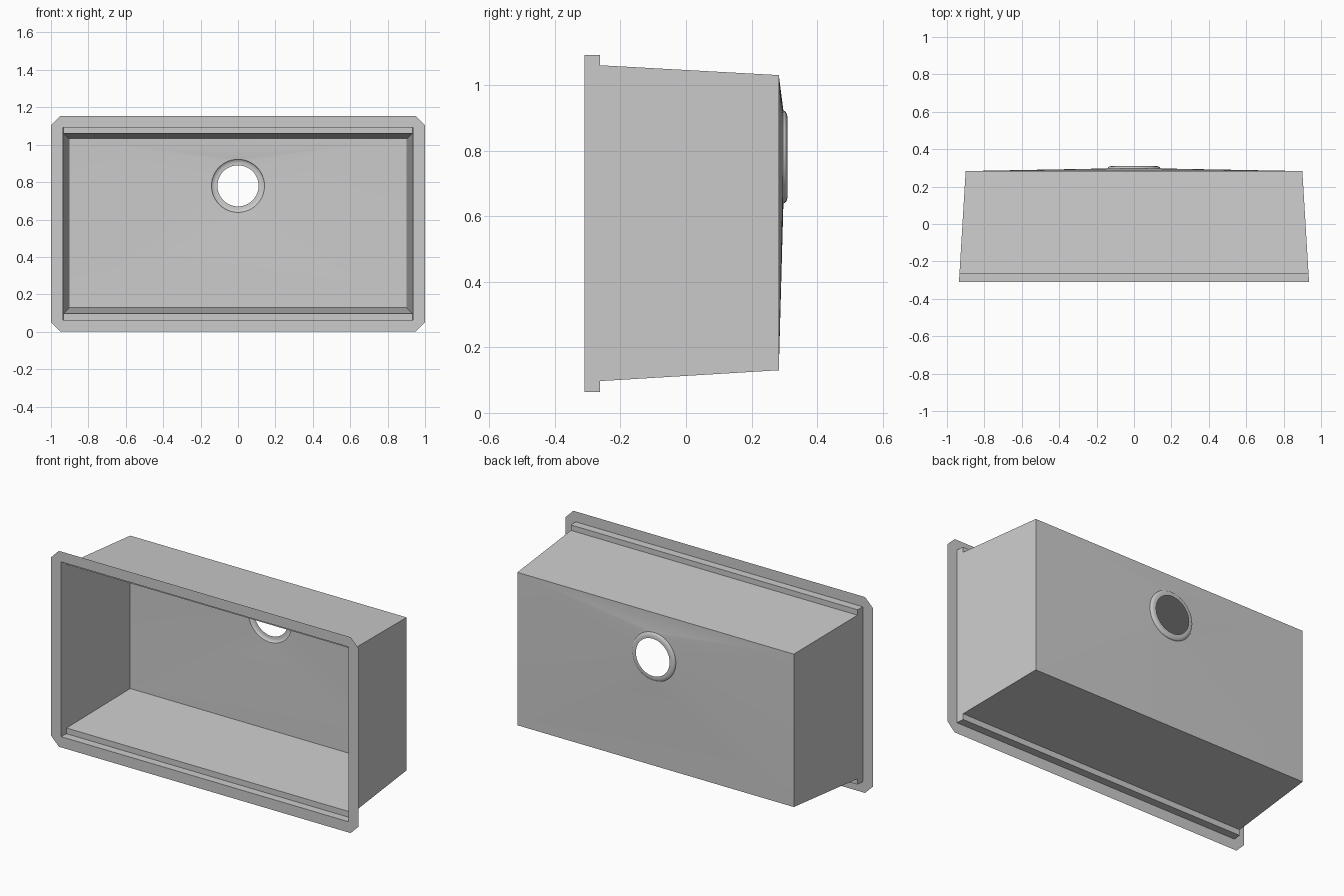
import bpy, bmesh, math

cube = bpy.data.objects.get("Cube")
if cube:
    bpy.data.objects.remove(cube, do_unlink=True)

steel = bpy.data.materials.new("brushed_steel_grey")
steel.use_nodes = True
GREY = (0.6, 0.6, 0.6, 1)
steel.diffuse_color = GREY
steel.node_tree.nodes["Principled BSDF"].inputs["Base Color"].default_value = GREY

FRONT, STEP, BACK = -0.309, -0.262, 0.283
DRAIN_Z, DRAIN_Y, SEGMENTS = 0.78, 0.297, 48


def finish(bm, name):
    bmesh.ops.remove_doubles(bm, verts=bm.verts, dist=1e-5)
    bmesh.ops.recalc_face_normals(bm, faces=bm.faces)
    # the visible inner side faces the front
    if sum(f.normal.y * f.calc_area() for f in bm.faces) > 0:
        bmesh.ops.reverse_faces(bm, faces=bm.faces)
    mesh = bpy.data.meshes.new(name)
    bm.to_mesh(mesh)
    bm.free()
    mesh.materials.append(steel)
    obj = bpy.data.objects.new(name, mesh)
    bpy.context.collection.objects.link(obj)
    bpy.ops.object.select_all(action='DESELECT')
    obj.select_set(True)
    bpy.context.view_layer.objects.active = obj
    bpy.ops.object.shade_smooth_by_angle(angle=math.radians(20))
    return obj


def rect(bm, half, low, high, y):
    # counter-clockwise from upper left-hand side (+x, top)
    return [bm.verts.new((x, y, z)) for x, z in
            ((half, high), (-half, high), (-half, low), (half, low))]


def ring(bm, radius, y):
    return [bm.verts.new((radius * math.cos(a), y, DRAIN_Z + radius * math.sin(a)))
            for a in (2 * math.pi * i / SEGMENTS for i in range(SEGMENTS))]


def bridge(bm, a, b):
    n = len(a)
    for i in range(n):
        j = (i + 1) % n
        bm.faces.new((a[i], a[j], b[j], b[i]))


# Flat mounting flange with clipped corners
bm = bmesh.new()
inner = rect(bm, 0.936, 0.063, 1.092, FRONT)
top, cut = 1.153, 0.05
corners = []
for v in inner:
    sx = math.copysign(1, v.co.x)
    up = v.co.z > 0.5
    z_edge, z_cut = (top, top - cut) if up else (0, cut)
    corners.append([bm.verts.new((sx, FRONT, z_cut)),
                    bm.verts.new((sx * (1 - cut), FRONT, z_edge))])
for i in (1, 3):
    corners[i].reverse()
for i in range(4):
    j = (i + 1) % 4
    bm.faces.new((inner[i], corners[i][0], corners[i][1]))
    bm.faces.new((inner[i], corners[i][1], corners[j][0], inner[j]))
# order of the clipped pairs on the lower side
finish(bm, "mounting_flange")

# Basin walls: collar, ledges above and below, tapering sides
bm = bmesh.new()
mouth = rect(bm, 0.936, 0.063, 1.092, FRONT)
collar = rect(bm, 0.933, 0.063, 1.092, STEP)
ledge = rect(bm, 0.933, 0.097, 1.06, STEP)
base = rect(bm, 0.90, 0.13, 1.03, BACK)
bridge(bm, mouth, collar)
for i in (0, 2):
    bm.faces.new((collar[i], collar[i + 1], ledge[i + 1], ledge[i]))
bridge(bm, ledge, base)

# Basin floor: facets falling from the four corners to the drain
rim = ring(bm, 0.142, DRAIN_Y)
quarter = SEGMENTS // 4
for q in range(4):
    for i in range(q * quarter, (q + 1) * quarter):
        bm.faces.new((base[q], rim[i], rim[(i + 1) % SEGMENTS]))
    bm.faces.new((base[q], rim[(q + 1) * quarter % SEGMENTS], base[(q + 1) % 4]))
finish(bm, "basin")

# Rounded drain seat around the open hole
bm = bmesh.new()
loops = [ring(bm, r, y) for r, y in
         ((0.142, DRAIN_Y), (0.139, 0.303), (0.133, 0.307),
          (0.125, 0.309), (0.11, 0.309))]
for a, b in zip(loops, loops[1:]):
    bridge(bm, a, b)
finish(bm, "drain_seat")
